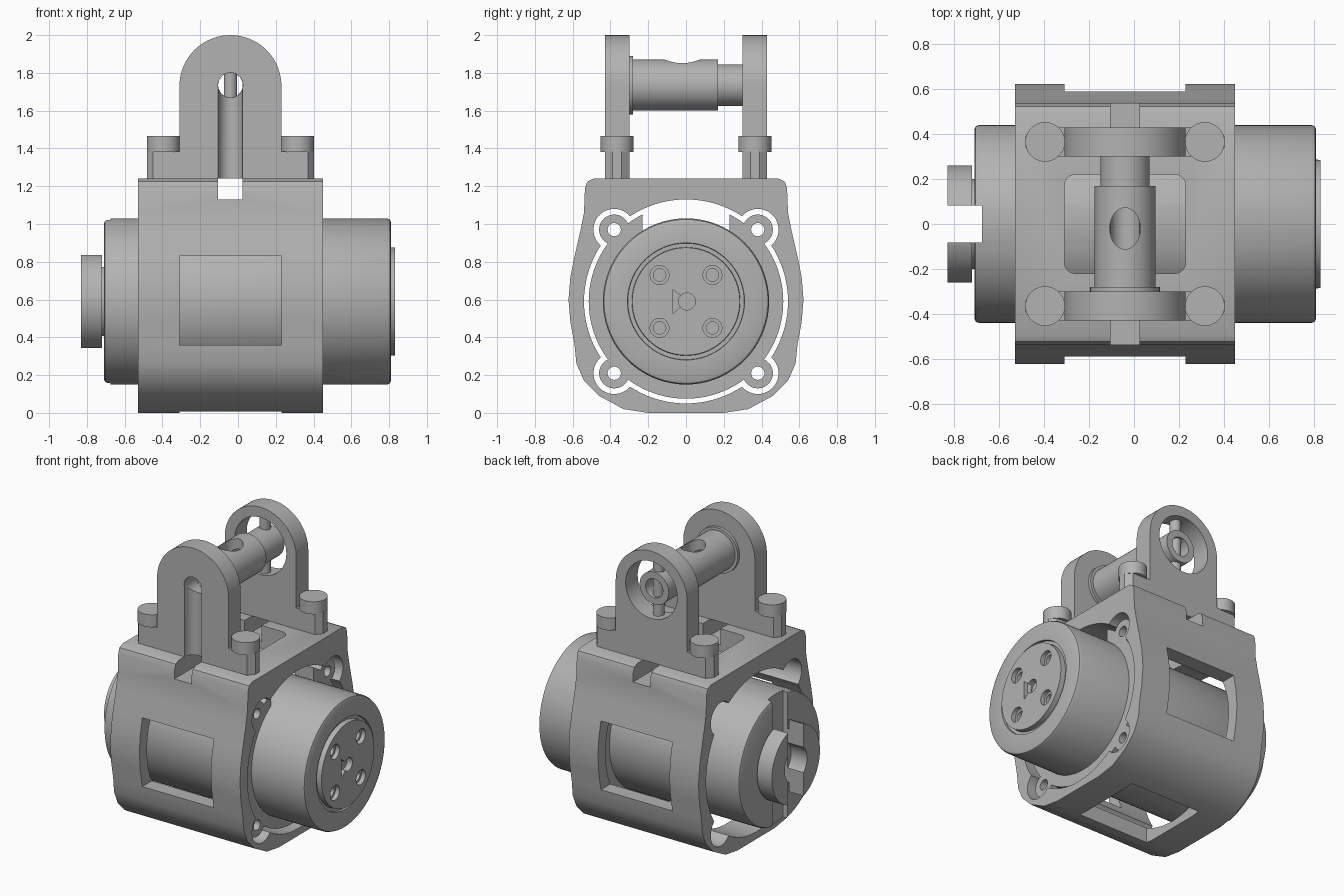
import bpy, bmesh, math
from mathutils import Vector

cube = bpy.data.objects.get("Cube")
if cube:
    bpy.data.objects.remove(cube)

grey = bpy.data.materials.new("plain_grey")
grey.use_nodes = True
grey.diffuse_color = (0.45, 0.45, 0.45, 1)
grey.node_tree.nodes["Principled BSDF"].inputs["Base Color"].default_value = (0.45, 0.45, 0.45, 1)

MID = -0.04      # x centre of housing and bracket
AXIS_Z = 0.59    # height of the drum axis
PIN_Z = 1.735    # height of the cross shaft


def place(axis, u, v, t):
    """Map profile coordinates (u, v) and depth t to space."""
    return {"x": Vector((t, u, v)), "y": Vector((u, t, v)), "z": Vector((u, v, t))}[axis]


def finish(name, bm):
    bmesh.ops.remove_doubles(bm, verts=bm.verts, dist=1e-5)
    bmesh.ops.recalc_face_normals(bm, faces=bm.faces)
    mesh = bpy.data.meshes.new(name)
    bm.to_mesh(mesh)
    bm.free()
    mesh.materials.append(grey)
    obj = bpy.data.objects.new(name, mesh)
    bpy.context.collection.objects.link(obj)
    return obj


def prism(name, axis, pts, a, b):
    bm = bmesh.new()
    lo = [bm.verts.new(place(axis, u, v, a)) for u, v in pts]
    hi = [bm.verts.new(place(axis, u, v, b)) for u, v in pts]
    bm.faces.new(lo)
    bm.faces.new(hi)
    for i in range(len(pts)):
        j = (i + 1) % len(pts)
        bm.faces.new((lo[i], lo[j], hi[j], hi[i]))
    return finish(name, bm)


def arc(u, v, r, start=0, end=360, n=48):
    full = end - start == 360
    steps = n if full else n + 1
    return [(u + r * math.cos(math.radians(start + (end - start) * i / n)),
             v + r * math.sin(math.radians(start + (end - start) * i / n))) for i in range(steps)]


def cyl(name, axis, u, v, r, a, b, n=48):
    return prism(name, axis, arc(u, v, r, n=n), a, b)


def box(name, x0, x1, y0, y1, z0, z1):
    return prism(name, "z", [(x0, y0), (x1, y0), (x1, y1), (x0, y1)], z0, z1)


def rounded(x0, x1, y0, y1, r):
    return (arc(x1 - r, y1 - r, r, 0, 90, 6) + arc(x0 + r, y1 - r, r, 90, 180, 6)
            + arc(x0 + r, y0 + r, r, 180, 270, 6) + arc(x1 - r, y0 + r, r, 270, 360, 6))


def lathe(name, axis, cu, cv, profile, closed=False, n=72):
    """Turn (depth, radius) points about an axis."""
    bm = bmesh.new()
    rings = [[bm.verts.new(place(axis, u, v, t)) for u, v in arc(cu, cv, r, n=n)] if r > 0
             else [bm.verts.new(place(axis, cu, cv, t))] * n for t, r in profile]
    pairs = list(zip(rings, rings[1:])) + ([(rings[-1], rings[0])] if closed else [])
    for p, q in pairs:
        for i in range(n):
            j = (i + 1) % n
            bm.faces.new(list(dict.fromkeys((p[i], p[j], q[j], q[i]))))
    return finish(name, bm)


def combine(obj, tools, op="DIFFERENCE"):
    bpy.context.view_layer.objects.active = obj
    for tool in tools:
        mod = obj.modifiers.new("cut", "BOOLEAN")
        mod.operation, mod.solver, mod.object = op, "EXACT", tool
        bpy.ops.object.modifier_apply(modifier=mod.name)
        bpy.data.objects.remove(tool)


# Housing: curved outline, lobed bore, windows on four sides, cable notch
half = [(0.2, 0), (0.33, 0.02), (0.46, 0.09), (0.54, 0.17), (0.58, 0.26), (0.59, 0.36),
        (0.612, 0.48), (0.622, 0.6), (0.612, 0.72), (0.59, 0.83), (0.56, 0.96), (0.54, 1.06),
        (0.535, 1.19), (0.522, 1.225), (0.49, 1.24)]
outline = half + [(-y, z) for y, z in reversed(half)]
corners = [(sy * 0.38, AXIS_Z + sz * 0.38) for sy in (-1, 1) for sz in (-1, 1)]
housing = prism("housing", "x", outline, -0.53, 0.45)
combine(housing, [cyl("bore", "x", 0, AXIS_Z, 0.54, -1, 1, 96)]
        + [cyl("lobe", "x", y, z, 0.11, -1, 1) for y, z in corners]
        + [box("side_window", -0.31, 0.23, -1, 1, 0.36, 0.83),
           box("bottom_window", -0.31, 0.23, -0.25, 0.25, -1, 0.5),
           prism("top_window", "z", rounded(-0.31, 0.23, -0.22, 0.22, 0.05), 0.6, 2),
           box("notch", MID - 0.065, MID + 0.065, -1, 1, 1.13, 2)])

# Mounting flange inside the housing, with four screw lobes
flange = cyl("mounting_flange", "x", 0, AXIS_Z, 0.515, 0.27, 0.41, 96)
combine(flange, [cyl("ear", "x", y, z, 0.08, 0.27, 0.41) for y, z in corners], "UNION")
combine(flange, [cyl("screw_hole", "x", y, z, 0.035, 0, 1, 24) for y, z in corners]
        + [box("gap", 0, 1, -0.23, 0.23, 0.9, 2),
           cyl("middle", "x", 0, AXIS_Z, 0.436, 0, 1, 72)])

# Drum with stepped end face, screw holes and a key channel at the other end
drum = lathe("drum", "x", 0, AXIS_Z, [
    (-0.71, 0), (-0.71, 0.42), (-0.704, 0.434), (-0.69, 0.44), (0.79, 0.44), (0.804, 0.434),
    (0.81, 0.42), (0.81, 0.31), (0.795, 0.308), (0.795, 0.287), (0.83, 0.285), (0.83, 0)])
holes = []
for y in (-0.14, 0.14):
    for z in (-0.14, 0.14):
        holes.append(cyl("counterbore", "x", y, AXIS_Z + z, 0.05, 0.8, 1, 32))
        holes.append(cyl("screw_hole", "x", y, AXIS_Z + z, 0.033, 0.74, 1, 32))
mark = [(-0.07, AXIS_Z + 0.065), (-0.07, AXIS_Z - 0.065), (0.005, AXIS_Z)]
combine(drum, holes + [prism("pointer", "x", mark, 0.8, 1),
                       cyl("centre_hole", "x", 0.005, AXIS_Z, 0.045, 0.79, 1, 32),
                       box("channel", -1, -0.675, -0.083, 0.083, 0, 2)])

# Coupling: a slotted disc on a short neck
coupling = lathe("coupling", "x", 0, AXIS_Z, [
    (-0.83, 0.12), (-0.83, 0.26), (-0.72, 0.26), (-0.72, 0.2), (-0.70, 0.2), (-0.70, 0.12)], True)
combine(coupling, [box("slot", -1, -0.5, -0.083, 0.083, 0, 2)])


# Bracket plates with rounded tops, and ears carrying the bolt heads
def bracket(name, y0, y1):
    arch = [(MID - 0.27, 1.24), (MID + 0.27, 1.24)] + arc(MID, 1.73, 0.27, 0, 180, 40)
    plate = prism(name, "y", arch, y0, y1)
    yc = (y0 + y1) / 2
    for s, side in ((-1, "right"), (1, "left")):
        ear = [(MID + s * 0.26, y0), (MID + s * 0.41, y0), (MID + s * 0.443, yc - 0.024),
               (MID + s * 0.443, yc + 0.024), (MID + s * 0.41, y1), (MID + s * 0.26, y1)]
        prism(name + "_ear_" + side, "z", ear, 1.24, 1.385)
        cyl(name + "_bolt_head_" + side, "z", MID + s * 0.355, yc, 0.088, 1.38, 1.465)
    return plate


front = bracket("front_bracket", -0.43, -0.30)
combine(front, [cyl("cable_groove", "z", MID, -0.43, 0.065, 1, PIN_Z, 32),
                cyl("cable_hole", "y", MID, PIN_Z, 0.066, -1, 0, 32)])
back = bracket("back_bracket", 0.30, 0.43)
combine(back, [cyl("opening", "y", MID, PIN_Z, 0.195, 0, 1, 64)])

# Hollow cross shaft with a collar and an oval opening on top
shaft = lathe("cross_shaft", "y", MID, PIN_Z, [
    (-0.30, 0.065), (-0.30, 0.155), (-0.28, 0.155), (-0.28, 0.135), (0.17, 0.135),
    (0.17, 0.11), (0.40, 0.11), (0.40, 0.065)], True, 48)
oval = [(u, -0.02 + (v + 0.02) * 1.35) for u, v in arc(MID, -0.02, 0.068, n=40)]
combine(shaft, [prism("oval_opening", "z", oval, PIN_Z, 2.2)])
cyl("cross_pin", "z", MID, 0.35, 0.035, PIN_Z - 0.2, PIN_Z + 0.2, 32)

# Smooth curved walls, keep edges crisp
bpy.ops.object.select_all(action="DESELECT")
for obj in bpy.context.scene.objects:
    if obj.type == "MESH":
        obj.select_set(True)
        bpy.context.view_layer.objects.active = obj
bpy.ops.object.shade_smooth_by_angle(angle=math.radians(30))
